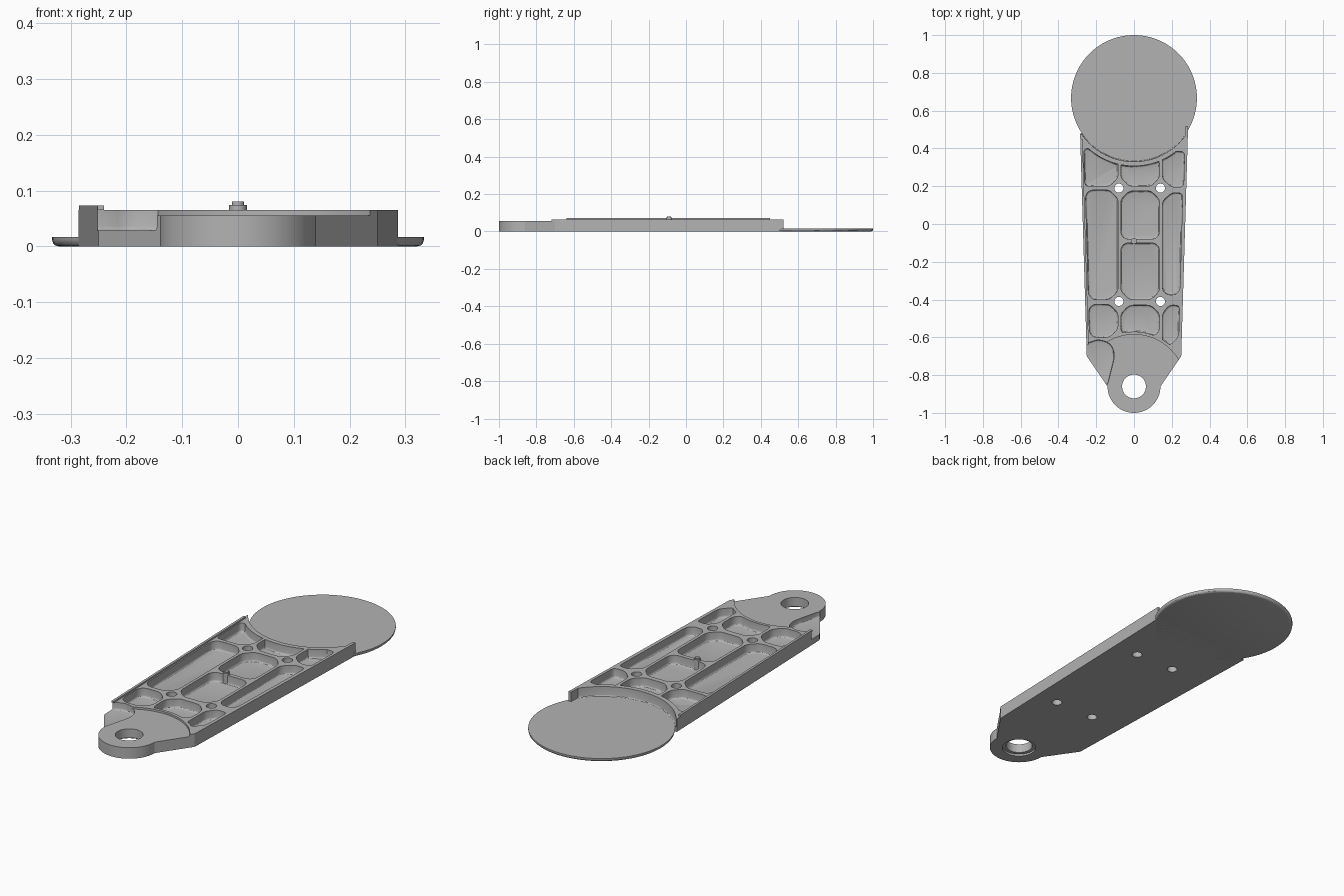
import bpy, bmesh, math
from mathutils import Vector

cube = bpy.data.objects.get("Cube")
if cube:
    bpy.data.objects.remove(cube, do_unlink=True)

metal = bpy.data.materials.new("plain grey")
GREY = (0.45, 0.45, 0.45, 1)
metal.diffuse_color = GREY
metal.use_nodes = True
metal.node_tree.nodes["Principled BSDF"].inputs["Base Color"].default_value = GREY

TOP, FLOOR, HEAD_TOP, RIM_TOP, DISC_TOP = 0.065, 0.02, 0.055, 0.073, 0.017
DISC_Y, DISC_R = 0.667, 0.333
HEAD_Y, HEAD_R = -0.86, 0.14


def half_width(y):
    return 0.25 + 0.03 * (y + 0.7)


def prism(name, points, low, high, bevel=0.0, segments=3):
    """Extrude an outline; optionally round its lower edge."""
    bm = bmesh.new()
    base = bm.faces.new([bm.verts.new((x, y, low)) for x, y in points])
    rise = bmesh.ops.extrude_face_region(bm, geom=[base], use_keep_orig=True)
    tops = [v for v in rise["geom"] if isinstance(v, bmesh.types.BMVert)]
    bmesh.ops.translate(bm, verts=tops, vec=(0, 0, high - low))
    bmesh.ops.recalc_face_normals(bm, faces=bm.faces)
    if bevel:
        rim = [e for e in bm.edges if all(abs(v.co.z - low) < 1e-5 for v in e.verts)]
        bmesh.ops.bevel(bm, geom=rim, offset=bevel, segments=segments,
                        profile=0.5, affect='EDGES', clamp_overlap=False)
    mesh = bpy.data.meshes.new(name)
    bm.to_mesh(mesh)
    bm.free()
    obj = bpy.data.objects.new(name, mesh)
    bpy.context.collection.objects.link(obj)
    mesh.materials.append(metal)
    return obj


def arc(x, y, r, start=0.0, end=360.0, steps=64):
    angles = [math.radians(start + (end - start) * i / steps) for i in range(steps + 1)]
    if abs(end - start) == 360:
        angles.pop()
    return [(x + r * math.cos(a), y + r * math.sin(a)) for a in angles]


def rounded(corners, radius=0.022, steps=4, split=8):
    """Round each corner and subdivide the straight runs."""
    pts = [Vector(c) for c in corners]
    out = []
    for i, p in enumerate(pts):
        a, b = pts[i - 1], pts[(i + 1) % len(pts)]
        ra = min(radius, (a - p).length * 0.45)
        rb = min(radius, (b - p).length * 0.45)
        start, end = p + (a - p).normalized() * ra, p + (b - p).normalized() * rb
        for k in range(steps + 1):
            t = k / steps
            out.append(start * (1 - t) ** 2 + p * 2 * t * (1 - t) + end * t * t)
        rc = min(radius, (b - p).length * 0.45)
        stop = b + (p - b).normalized() * rc
        out += [end.lerp(stop, k / split) for k in range(1, split)]
    return out


def carve(target, cutter):
    mod = target.modifiers.new("cut", 'BOOLEAN')
    mod.operation, mod.solver, mod.object = 'DIFFERENCE', 'EXACT', cutter
    bpy.context.view_layer.objects.active = target
    bpy.ops.object.modifier_apply(modifier=mod.name)
    bpy.data.objects.remove(cutter, do_unlink=True)


def pocket_outline(x0, x1, y0, y1, cuts):
    """Box with chamfered corners, fitted to the taper and to both end arcs."""
    c0, c1, c2, c3 = cuts
    raw = [(x0, y0 + c0), (x0 + c0, y0), (x1 - c1, y0), (x1, y0 + c1),
           (x1, y1 - c2), (x1 - c2, y1), (x0 + c3, y1), (x0, y1 - c3)]
    taper = [(x * half_width(y) / half_width(0) if abs(x) > 0.18 else x, y) for x, y in raw]
    fitted = []
    for x, y in rounded(taper):
        y = min(y, DISC_Y - math.sqrt(0.36 ** 2 - x * x))
        y = max(y, HEAD_Y + math.sqrt(0.29 ** 2 - x * x))
        fitted.append((x, y))
    return fitted


# Tapered arm with the rounded head at the front
outline = [(half_width(0.52), 0.52), (-half_width(0.48), 0.48), (-0.25, -0.70)]
outline += arc(0, HEAD_Y, HEAD_R, 180, 360, 40) + [(0.25, -0.70)]
arm = prism("arm", outline, 0, TOP)

# Lowered head, rear recess for the disc, and the notch on one side
carve(arm, prism("head_cutter", arc(0, HEAD_Y, 0.275), HEAD_TOP, 0.2))
carve(arm, prism("disc_cutter", arc(0, DISC_Y, 0.337, steps=96), DISC_TOP - 0.001, 0.2, 0.008))
notch = [(-0.32, -0.64), (-0.24, -0.63), (-0.19, -0.61), (-0.125, -0.63),
         (-0.10, -0.69), (-0.12, -0.77), (-0.145, -0.87), (-0.32, -0.9)]
carve(arm, prism("notch_cutter", rounded(notch, 0.04), 0.028, 0.2, 0.008))

# Weight-saving pockets: x range, y range, corner chamfers
S, M, L = 0.012, 0.025, 0.045
pockets = [
    (-0.255, -0.085, 0.2, 0.4, (S, L, S, S)),
    (-0.07, 0.135, 0.2, 0.34, (L, L, S, S)),
    (0.15, 0.257, 0.195, 0.385, (L, S, S, M)),
    (-0.252, -0.085, -0.4, 0.18, (M, L, L, M)),
    (-0.07, 0.135, -0.08, 0.175, (M, M, L, L)),
    (-0.07, 0.135, -0.4, -0.1, (L, L, M, M)),
    (0.15, 0.253, -0.375, 0.165, (M, M, S, L)),
    (-0.252, -0.085, -0.6, -0.425, (M, L, L, M)),
    (-0.07, 0.135, -0.59, -0.43, (M, M, L, L)),
    (0.15, 0.253, -0.64, -0.43, (S, L, S, L)),
]
for spec in pockets:
    carve(arm, prism("pocket_cutter", pocket_outline(*spec), FLOOR, 0.2, 0.01))

# Screw holes, head bore and its underside counterbore
for x in (-0.08, 0.14):
    for y in (-0.41, 0.19):
        carve(arm, prism("hole_cutter", arc(x, y, 0.024, steps=32), -0.1, 0.2))
carve(arm, prism("bore_cutter", arc(0, HEAD_Y, 0.063), -0.1, 0.2))
carve(arm, prism("counterbore_cutter", arc(0, HEAD_Y, 0.08), -0.1, 0.01))

# Raised rim along one long edge
rim = [(-half_width(y) + inset, y) for y, inset in
       ((-0.64, 0), (-0.64, 0.012), (0.45, 0.012), (0.45, 0))]
edge_rim = prism("edge_rim", rim, TOP, RIM_TOP)

# Thin prong reaching past the disc on the other edge
prong = [(half_width(y) - inset, y) for y, inset in
         ((0.4, 0.014), (0.4, 0), (0.52, 0), (0.52, 0.014))]
edge_prong = prism("edge_prong", prong, 0.005, TOP)

# Thin round plate at the back with an eased underside
disc = prism("round_plate", arc(0, DISC_Y, DISC_R, steps=96), 0, DISC_TOP, 0.012)

# Locating pin on the middle rib, with a narrower tip
pin = prism("locating_pin", arc(0, -0.09, 0.016, steps=24), FLOOR, 0.074)
pin_tip = prism("pin_tip", arc(0, -0.09, 0.011, steps=24), 0.074, 0.08)

for obj in (arm, edge_rim, edge_prong, disc, pin, pin_tip):
    bpy.ops.object.select_all(action='DESELECT')
    obj.select_set(True)
    bpy.context.view_layer.objects.active = obj
    bpy.ops.object.shade_smooth_by_angle(angle=math.radians(30))
